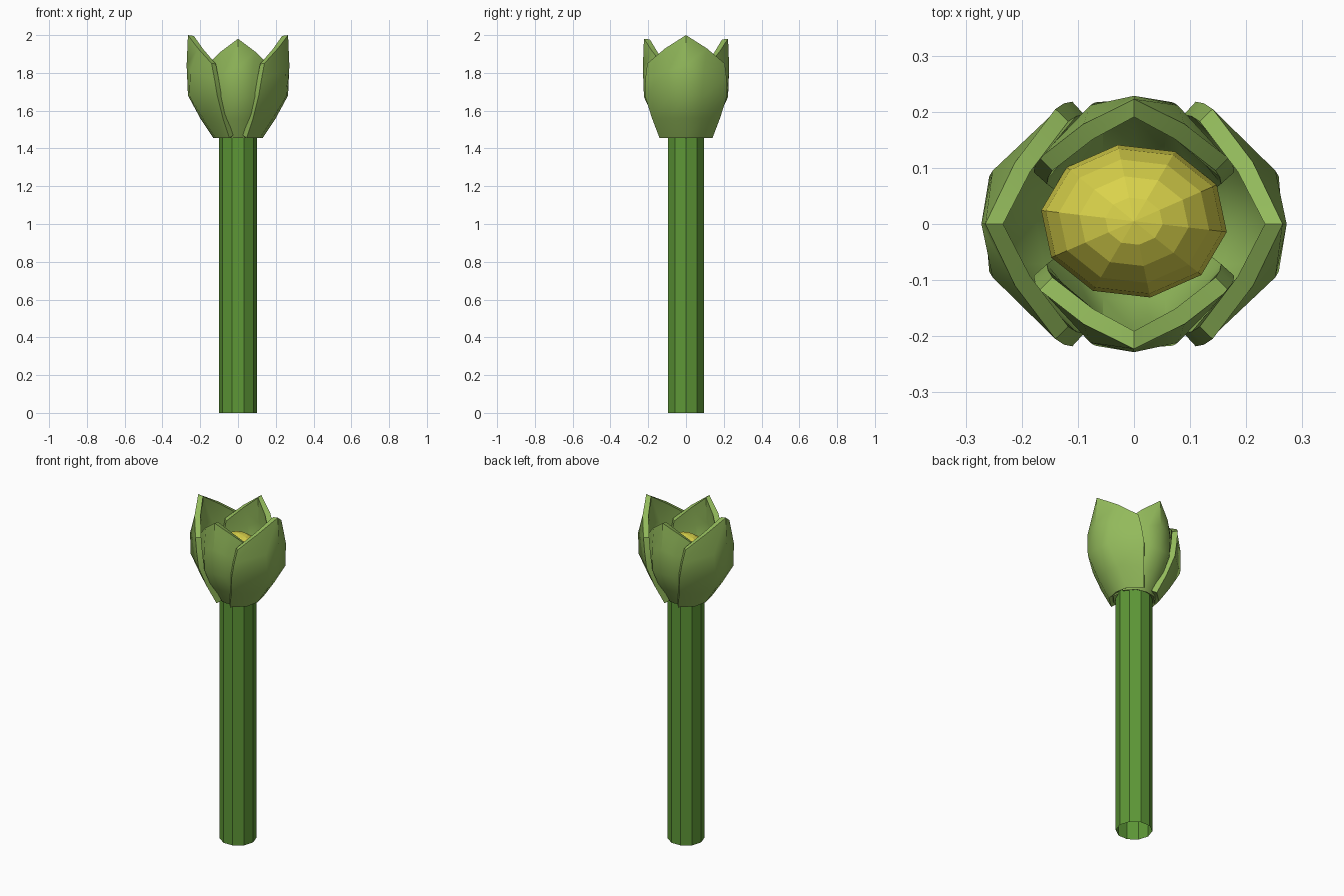
import bpy, bmesh, math
from mathutils import Matrix

if "Cube" in bpy.data.objects:
    bpy.data.objects.remove(bpy.data.objects["Cube"])


def material(name, rgb):
    m = bpy.data.materials.new(name)
    m.diffuse_color = (*rgb, 1)
    m.use_nodes = True
    m.node_tree.nodes["Principled BSDF"].inputs["Base Color"].default_value = m.diffuse_color
    return m


STEM = material("stem green", (0.11, 0.31, 0.037))
PETAL = material("leaf green", (0.29, 0.49, 0.105))
YELLOW = material("bud yellow", (0.70, 0.65, 0.07))


def add(name, bm, mat):
    me = bpy.data.meshes.new(name)
    bm.to_mesh(me)
    bm.free()
    me.materials.append(mat)
    ob = bpy.data.objects.new(name, me)
    bpy.context.collection.objects.link(ob)
    return ob


# Stem: open ten-sided tube
bm = bmesh.new()
bmesh.ops.create_cone(bm, segments=10, radius1=0.1, radius2=0.1, depth=1.5, cap_ends=False,
                      matrix=Matrix.Translation((0, 0, 0.75)) @ Matrix.Rotation(math.pi / 2, 4, 'Z'))
add("stem", bm, STEM)

# Yellow bud: faceted, slightly flattened ball
bm = bmesh.new()
bmesh.ops.create_uvsphere(bm, u_segments=10, v_segments=10, radius=1)
bmesh.ops.transform(bm, verts=bm.verts, matrix=Matrix.Translation((0, 0.005, 1.65))
                    @ Matrix.Diagonal((0.167, 0.138, 0.185, 1)) @ Matrix.Rotation(math.radians(10), 4, 'Z'))
add("bud", bm, YELLOW)

# Petal rows from base to rim: (outward, sideways, z) at middle, quarter and edge
ROWS = [
    ((0.13, 0, 1.455), (0.115, 0.075, 1.455), (0.045, 0.14, 1.455)),
    ((0.20, 0, 1.56), (0.185, 0.085, 1.56), (0.08, 0.18, 1.56)),
    ((0.265, 0, 1.68), (0.258, 0.085, 1.68), (0.11, 0.218, 1.68)),
    ((0.272, 0, 1.84), (0.252, 0.095, 1.81), (0.125, 0.215, 1.77)),
    ((0.265, 0, 2.0), (0.212, 0.11, 1.93), (0.14, 0.205, 1.85)),
]


def petal(name, angle, depth, width, top):
    bm = bmesh.new()
    grid = []
    for mid, quarter, edge in ROWS:
        line = [(edge, -1), (quarter, -1), (mid, 1), (quarter, 1), (edge, 1)]
        grid.append([bm.verts.new((d * depth, s * w * width, 1.455 + (z - 1.455) * top))
                     for (d, w, z), s in line])
    for a, b in zip(grid, grid[1:]):
        for i in range(4):
            bm.faces.new((a[i], a[i + 1], b[i + 1], b[i]))
    bmesh.ops.rotate(bm, verts=bm.verts, matrix=Matrix.Rotation(math.radians(angle), 3, 'Z'))
    ob = add(name, bm, PETAL)
    # Thickness grows inward
    mod = ob.modifiers.new("thickness", 'SOLIDIFY')
    mod.thickness = 0.032
    mod.offset = -1
    bpy.ops.object.select_all(action='DESELECT')
    ob.select_set(True)
    bpy.context.view_layer.objects.active = ob
    bpy.ops.object.modifier_apply(modifier=mod.name)
    bpy.ops.object.shade_smooth_by_angle(angle=math.radians(40))


# Two large side petals wrap around a smaller front and back pair
petal("right_petal", 0, 1, 1, 1)
petal("left_petal", 180, 1, 1, 1)
petal("back_petal", 90, 0.84, 0.82, 0.965)
petal("front_petal", -90, 0.84, 0.82, 0.965)
